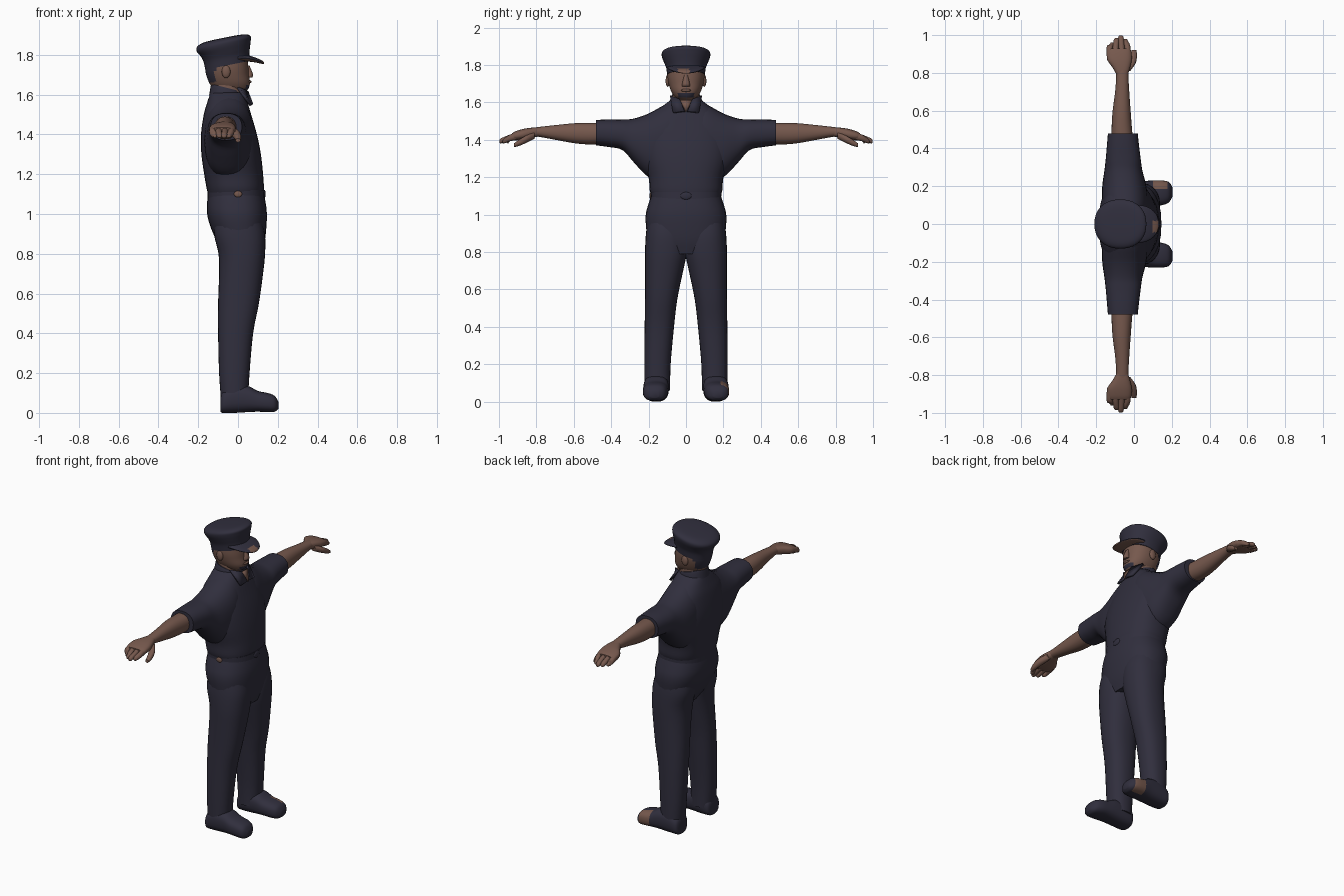
import bpy, bmesh, math
from mathutils import Vector

cube = bpy.data.objects.get("Cube")
if cube:
    bpy.data.objects.remove(cube)


def material(name, color):
    m = bpy.data.materials.new(name)
    m.use_nodes = True
    m.diffuse_color = (*color, 1)
    bsdf = m.node_tree.nodes["Principled BSDF"]
    bsdf.inputs["Base Color"].default_value = (*color, 1)
    bsdf.inputs["Roughness"].default_value = 0.9
    return m


NAVY = material("navy cloth", (0.03, 0.028, 0.047))
SKIN = material("brown skin", (0.18, 0.098, 0.074))


def finish(name, bm, mats, rule=None, mirror=False, angle=50):
    bmesh.ops.recalc_face_normals(bm, faces=bm.faces)
    bm.normal_update()
    if rule:
        for f in bm.faces:
            f.material_index = int(rule(f.calc_center_median(), f.normal))
    me = bpy.data.meshes.new(name)
    bm.to_mesh(me)
    bm.free()
    for m in mats:
        me.materials.append(m)
    ob = bpy.data.objects.new(name, me)
    bpy.context.collection.objects.link(ob)
    bpy.ops.object.select_all(action='DESELECT')
    ob.select_set(True)
    bpy.context.view_layer.objects.active = ob
    bpy.ops.object.shade_smooth_by_angle(angle=math.radians(angle))
    if mirror:
        mod = ob.modifiers.new("mirror", 'MIRROR')
        mod.use_axis = (False, True, False)
    return ob


def smooth_rows(rows, steps):
    """Pass a soft curve through the cross-section rows."""
    out = []
    for i in range(len(rows) - 1):
        quad = [rows[max(i - 1, 0)], rows[i], rows[i + 1], rows[min(i + 2, len(rows) - 1)]]
        for s in range(steps):
            t = s / steps
            out.append([b + t / 2 * (c - a + t * (2*a - 5*b + 4*c - d + t * (3*(b - c) + d - a)))
                        for a, b, c, d in zip(*quad)])
    return out + [rows[-1]]


def loft(name, axis, rows, mats, rule=None, mirror=False, power=2.2, shear=0, segs=28, steps=4):
    """Rows: position on the axis, then low/high limits on the two other axes."""
    order = {'x': (1, 2, 0), 'y': (0, 2, 1), 'z': (0, 1, 2)}[axis]
    bm = bmesh.new()
    rings = []
    for t, a0, a1, b0, b1 in smooth_rows(rows, steps):
        ring = []
        for k in range(segs):
            ang = math.tau * k / segs
            c, s = math.cos(ang), math.sin(ang)
            c = math.copysign(abs(c) ** (2 / power), c)
            s = math.copysign(abs(s) ** (2 / power), s)
            p = Vector()
            p[order[0]] = (a0 + a1 + (a1 - a0) * c) / 2
            p[order[1]] = (b0 + b1 + (b1 - b0) * s) / 2
            p[order[2]] = t
            p.z += shear * (p.x + 0.08)
            ring.append(bm.verts.new(p))
        rings.append(ring)
    for r, q in zip(rings, rings[1:]):
        for k in range(segs):
            n = (k + 1) % segs
            bm.faces.new((r[k], r[n], q[n], q[k]))
    bm.faces.new(rings[0])
    bm.faces.new(rings[-1])
    return finish(name, bm, mats, rule, mirror)


def column(name, rows, mats, **kw):
    """Upright loft, symmetric in y: z, back, front, half width."""
    return loft(name, 'z', [(z, a, b, -w, w) for z, a, b, w in rows], mats, **kw)


def plate(name, points, mat, mirror=False, thick=0.008):
    bm = bmesh.new()
    bm.faces.new([bm.verts.new(p) for p in points])
    ob = finish(name, bm, [mat], mirror=mirror)
    mod = ob.modifiers.new("thickness", 'SOLIDIFY')
    mod.thickness, mod.offset = thick, 0


def blob(name, center, size, mat, mirror=False):
    bm = bmesh.new()
    bmesh.ops.create_uvsphere(bm, u_segments=16, v_segments=10, radius=1)
    for v in bm.verts:
        v.co = Vector(center) + v.co * Vector(size)
    finish(name, bm, [mat], mirror=mirror)


# Shirt body, sleeves and belt
column("shirt_body", [(1.09, -.148, .125, .18), (1.13, -.158, .13, .194), (1.2, -.17, .126, .2),
                      (1.3, -.184, .115, .228), (1.4, -.186, .095, .235), (1.5, -.172, .066, .21),
                      (1.56, -.155, .048, .15), (1.61, -.138, .03, .085)], [NAVY], power=2.4)
loft("sleeve", 'y', [(.02, -.15, .06, 1.2, 1.6), (.1, -.168, .075, 1.17, 1.592), (.2, -.168, .065, 1.2, 1.54),
                     (.28, -.157, .045, 1.28, 1.513), (.34, -.15, .036, 1.345, 1.508),
                     (.42, -.143, .026, 1.362, 1.508), (.48, -.138, .02, 1.37, 1.506)],
     [NAVY], mirror=True, power=2.3)
column("belt", [(1.075, -.153, .134, .188), (1.12, -.153, .132, .189)], [NAVY], power=2.4)
blob("belt_buckle", (.133, 0, 1.1), (.006, .03, .02), NAVY)
blob("hip_patch", (0, -.19, 1.1), (.02, .006, .016), SKIN)

# Trousers
column("trouser_hips", [(.79, -.06, .115, .15), (.86, -.105, .134, .2), (.94, -.14, .143, .214),
                        (1.0, -.155, .145, .215), (1.05, -.156, .14, .203), (1.11, -.148, .128, .183)],
       [NAVY], power=2.4)
loft("trouser_leg", 'z', [(.06, -.085, .05, .085, .222), (.2, -.095, .058, .082, .223),
                          (.4, -.1, .076, .064, .221), (.55, -.1, .105, .046, .219),
                          (.7, -.095, .126, .015, .219), (.8, -.098, .136, -.005, .219),
                          (.9, -.12, .135, -.005, .214), (1.0, -.11, .11, .0, .2)],
     [NAVY], mirror=True, power=2.3)

# Shoes, the left one with a worn spot
for side, label in ((1, "left"), (-1, "right")):
    rows = [(-.088, .12, .2, .005, .08), (-.075, .1, .22, .0, .11), (-.02, .092, .226, .0, .14),
            (.05, .092, .228, .004, .135), (.1, .095, .23, .006, .11), (.15, .1, .23, .004, .1),
            (.185, .115, .222, .006, .085), (.203, .145, .195, .02, .055)]
    rows = [(t, *sorted((side * a, side * b)), c, d) for t, a, b, c, d in rows]
    loft(label + "_shoe", 'x', rows, [NAVY, SKIN], power=2.6,
         rule=lambda c, n: c.y > .19 and .1 < c.x < .18)

# Bare forearms and hands
loft("forearm", 'y', [(.44, -.118, -.005, 1.378, 1.49), (.52, -.118, -.012, 1.375, 1.49),
                      (.6, -.113, -.018, 1.382, 1.488), (.7, -.1, -.025, 1.4, 1.478),
                      (.79, -.094, -.03, 1.416, 1.468), (.83, -.1, -.028, 1.415, 1.463)],
     [SKIN], mirror=True)
loft("palm", 'y', [(.79, -.092, -.032, 1.417, 1.466), (.83, -.115, -.02, 1.408, 1.464),
                   (.87, -.142, -.012, 1.4, 1.458), (.91, -.142, -.014, 1.397, 1.446),
                   (.93, -.135, -.022, 1.4, 1.435)], [SKIN], mirror=True, power=2.6)
for i, tip in enumerate((.96, .985, .998, .98)):
    x = -.128 + i * .031
    e = .02 + (x + .08) * .1
    inner = x + (-.08 - x) * .25
    loft("finger_%d" % (i + 1), 'y', [(.89, x - .017, x + .017, 1.402, 1.445),
                                      (.94, x - .016, x + .016, 1.392, 1.428),
                                      (tip - .01, inner - .014, inner + .014, 1.381, 1.408),
                                      (tip, inner - .007, inner + .007, 1.384, 1.396)],
         [SKIN], mirror=True, segs=12)
loft("thumb", 'y', [(.81, -.05, -.02, 1.405, 1.44), (.85, -.035, .008, 1.385, 1.425),
                    (.89, -.018, .016, 1.368, 1.402), (.92, -.012, .012, 1.36, 1.38)],
     [SKIN], mirror=True, segs=12)

# Head: dark hair behind and a dark spot under the lip
column("head", [(1.615, -.1, .035, .045), (1.63, -.125, .052, .062), (1.66, -.145, .06, .08),
                (1.7, -.16, .055, .093), (1.74, -.165, .052, .099), (1.8, -.16, .045, .098)],
       [SKIN, NAVY], steps=6, segs=40,
       rule=lambda c, n: (c.x < -.115 and c.z > 1.66) or
                         (c.x > .02 and 1.625 < c.z < 1.648 and abs(c.y) < .042))
column("neck", [(1.54, -.13, .035, .075), (1.67, -.13, .02, .072)], [SKIN])
column("nose", [(1.685, .04, .07, .02), (1.7, .04, .076, .02), (1.745, .035, .058, .01)], [SKIN], segs=12)
blob("lips", (.056, 0, 1.664), (.012, .028, .008), SKIN)
blob("ear", (-.06, .097, 1.715), (.022, .012, .032), SKIN, mirror=True)

# Collar with an open neck
column("collar_band", [(1.58, -.145, .03, .092), (1.625, -.138, .022, .083), (1.64, -.134, .018, .078)],
       [NAVY], shear=-.25)
plate("open_neck", [(.045, -.032, 1.612), (.045, .032, 1.612), (.07, 0, 1.548)], SKIN)
plate("collar_flap", [(.0, .084, 1.635), (.046, .032, 1.615), (.07, .008, 1.552), (.064, .068, 1.545)],
      NAVY, mirror=True, thick=.014)

# Peaked cap
column("cap_crown", [(1.742, -.165, .056, .101), (1.78, -.172, .057, .106), (1.81, -.185, .06, .117),
                     (1.843, -.208, .064, .129), (1.866, -.205, .063, .127), (1.88, -.175, .035, .1),
                     (1.884, -.12, -.02, .045)], [NAVY], shear=.2, segs=40)
loft("cap_visor", 'x', [(.0, -.1, .1, 1.768, 1.802), (.05, -.097, .097, 1.766, 1.798),
                        (.09, -.08, .08, 1.761, 1.785), (.118, -.052, .052, 1.755, 1.773),
                        (.13, -.02, .02, 1.754, 1.764)], [NAVY, SKIN],
     rule=lambda c, n: n.z < -.5 or (c.x > .1 and -.045 < c.y < .02))
